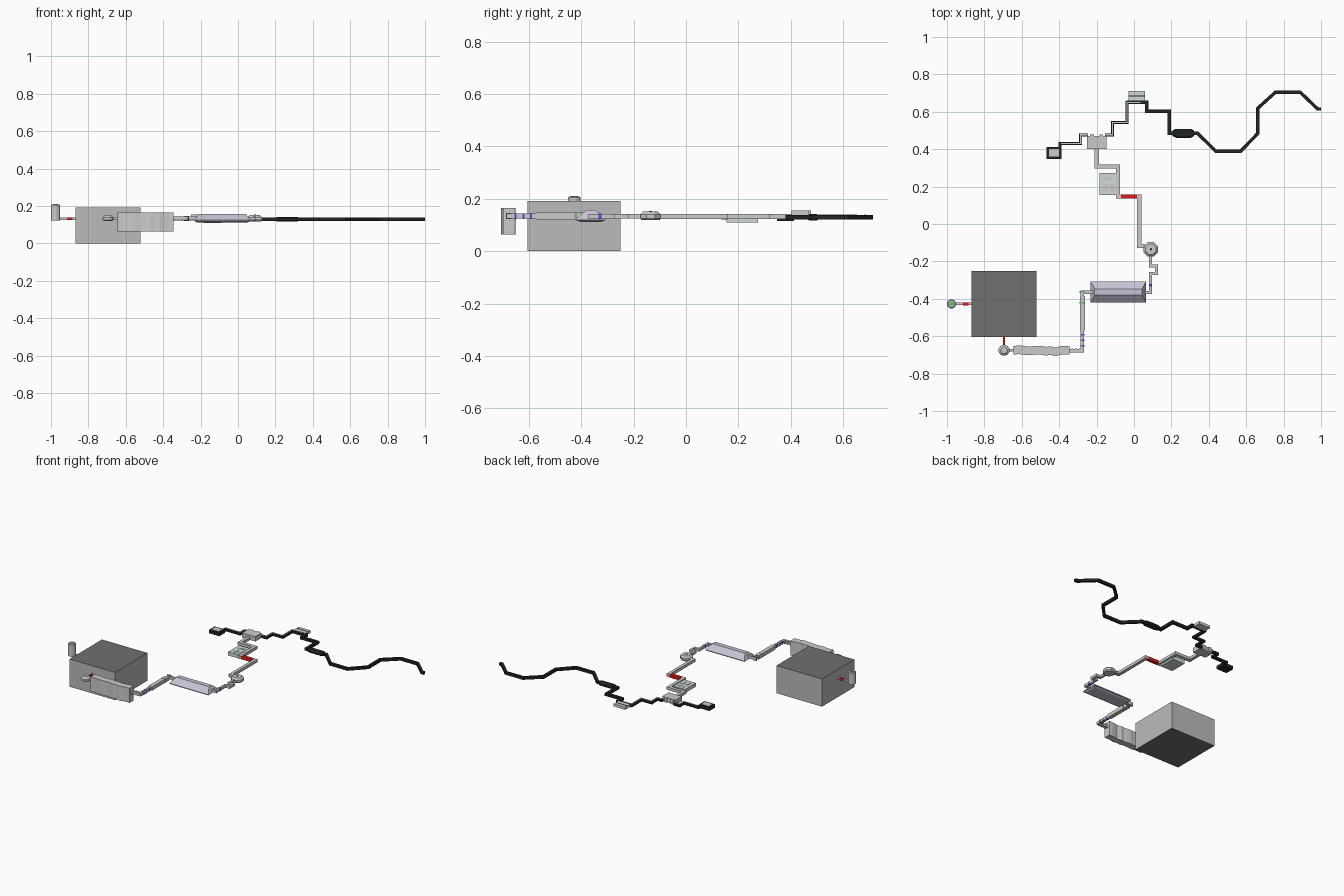
import bpy, bmesh, math
from mathutils import Vector

if "Cube" in bpy.data.objects:
    bpy.data.objects.remove(bpy.data.objects["Cube"])


def mat(name, *rgb):
    m = bpy.data.materials.new(name)
    m.diffuse_color = (*rgb, 1)
    m.use_nodes = True
    m.node_tree.nodes["Principled BSDF"].inputs["Base Color"].default_value = m.diffuse_color
    return m


BLACK = mat("black_rubber", .015, .018, .018)
DARK = mat("dark_grey", .16, .16, .16)
GLASS = mat("pale_glass", .62, .72, .69)
LAV = mat("lavender_metal", .55, .55, .66)
RED = mat("red", .75, .01, .01)
BLUE = mat("blue", .08, .08, .7)
GREEN = mat("green", .15, .5, .15)


def finish(name, bm, m=None):
    bmesh.ops.recalc_face_normals(bm, faces=bm.faces)
    me = bpy.data.meshes.new(name)
    bm.to_mesh(me)
    bm.free()
    ob = bpy.data.objects.new(name, me)
    bpy.context.collection.objects.link(ob)
    if m:
        me.materials.append(m)
    return ob


def loft(name, rings, m=None, closed_ends=True):
    bm = bmesh.new()
    vs = [[bm.verts.new(p) for p in r] for r in rings]
    n = len(vs[0])
    for a, b in zip(vs, vs[1:]):
        for i in range(n):
            j = (i + 1) % n
            bm.faces.new((a[i], a[j], b[j], b[i]))
    bm.faces.new(vs[0])
    bm.faces.new(vs[-1])
    return finish(name, bm, m)


def box(name, x0, x1, y0, y1, z0, z1, m=None):
    o = [(x0, y0), (x1, y0), (x1, y1), (x0, y1)]
    return loft(name, [[(x, y, z) for x, y in o] for z in (z0, z1)], m)


def turned(name, x, y, profile, sides, m=None):
    # profile: list of (radius, z)
    ang = [(i + .5) * math.tau / sides for i in range(sides)]
    return loft(name, [[(x + r * math.cos(a), y + r * math.sin(a), z) for a in ang]
                       for r, z in profile], m)


def pipe(name, pts, w, z0, z1, m=None):
    # rectangular duct with mitred corners following a plan path
    P = [Vector(p) for p in pts]
    rings = []
    for i, p in enumerate(P):
        d0 = (p - P[i - 1]).normalized() if i else (P[1] - p).normalized()
        d1 = (P[i + 1] - p).normalized() if i < len(P) - 1 else d0
        n0, n1 = Vector((-d0.y, d0.x)), Vector((-d1.y, d1.x))
        n = (n0 + n1).normalized()
        n *= w / 2 / n.dot(n0)
        a, b = p - n, p + n
        rings.append([(a.x, a.y, z0), (b.x, b.y, z0), (b.x, b.y, z1), (a.x, a.y, z1)])
    return loft(name, rings, m)


# Large housing with darker top and bottom
h = box("housing", -.87, -.52, -.605, -.25, 0, .192)
h.data.materials.append(mat("housing_grey", .5, .5, .5))
h.data.materials.append(DARK)
for f in h.data.polygons:
    f.material_index = int(abs(f.normal.z) > .5)

# Upright canister and its inlet pipe
turned("canister", -.976, -.427, [(.024, .122), (.025, .125), (.025, .204), (.02, .208)], 12)
turned("canister_cap", -.976, -.427, [(.014, .207), (.014, .2095)], 8, GREEN)
pipe("canister_pipe", [(-.96, -.427), (-.86, -.427)], .014, .125, .137)
pipe("canister_band", [(-.915, -.427), (-.885, -.427)], .016, .124, .138, RED)

# Round pump beside the housing
pipe("pump_feed", [(-.695, -.6), (-.695, -.655)], .01, .127, .137, RED)
turned("pump", -.695, -.675, [(.025, .12), (.03, .125), (.03, .138), (.018, .148)], 12)
pipe("pump_outlet", [(-.67, -.675), (-.64, -.675)], .012, .126, .138)

# Wavy upright panel
xs = [-.645 + .3 * i / 12 for i in range(13)]
dev = [0, .002, .001, -.003, -.002, .001, -.001, -.005, -.002, -.009, -.002, .001, 0]
outline = [(x, -.698 + d) for x, d in zip(xs, dev)]
outline += [(x, -.652 + d) for x, d in zip(xs[::-1], dev[::-1])]
loft("wavy_panel", [[(x, y, z) for x, y in outline] for z in (.063, .164)])

# Ribbed duct up to the long chamber
pipe("lower_duct", [(-.345, -.677), (-.276, -.677), (-.276, -.365), (-.22, -.365)], .018, .124, .143)
for i in range(3):
    x, y = -.335 + .02 * i, -.655 + .03 * i
    pipe("duct_rib", [(x, -.677), (x + .008, -.677)], .022, .122, .145)
    pipe("blue_rib", [(-.276, y), (-.276, y + .008)], .021, .1225, .1445, BLUE)
pipe("duct_sleeve", [(-.276, -.57), (-.276, -.385)], .028, .121, .147)
for y in (-.425, -.365):
    pipe("green_band", [(-.276, y), (-.276, y + .008)], .029, .1205, .1475, GREEN)

# Long bevelled chamber
rings = []
for ix, iy, z in ((.012, .015, .112), (0, 0, .119), (0, 0, .124), (.022, .04, .157)):
    x0, x1, y0, y1 = -.232 + ix, .065 - ix, -.42 + iy, -.307 - iy
    rings.append([(x0, y0, z), (x1, y0, z), (x1, y1, z), (x0, y1, z)])
loft("long_chamber", rings, LAV)

# Jogging pipe to the valve
pipe("jog_pipe", [(.06, -.367), (.088, -.367), (.088, -.265), (.12, -.265), (.12, -.225),
                  (.088, -.225), (.088, -.165)], .015, .124, .142)
pipe("jog_blue_band", [(.088, -.334), (.088, -.322)], .017, .123, .143, BLUE)
turned("valve", .09, -.135, [(.036, .118), (.042, .124), (.042, .14), (.03, .151)], 8)
turned("valve_button", .09, -.135, [(.006, .15), (.006, .153)], 8, BLACK)

# Duct past the window unit
pipe("upper_duct", [(.055, -.118), (.028, -.118), (.028, .147), (-.085, .147), (-.085, .307),
                    (-.199, .307), (-.199, .405)], .022, .122, .142)
pipe("red_section", [(.015, .147), (-.07, .147)], .023, .1215, .1425, RED)

# Pale window unit with small panels
box("window_unit", -.184, -.088, .155, .274, .11, .136, GLASS)
for x0, x1, y0, y1 in ((-.162, -.14, .175, .215), (-.13, -.105, .175, .215),
                       (-.162, -.14, .235, .25), (-.13, -.115, .235, .25)):
    box("window_panel", x0, x1, y0, y1, .135, .138)

# Junction block with stepped shoulders
o = [(-.25, .402), (-.148, .402), (-.148, .47), (-.165, .47), (-.165, .478), (-.185, .478),
     (-.185, .47), (-.215, .47), (-.215, .478), (-.235, .478), (-.235, .47), (-.25, .47)]
loft("junction_block", [[(x, y, z) for x, y in o] for z in (.122, .155)])

# Stepped cable: black channel with a grey inlay
left = [(-.39, .43), (-.285, .43), (-.285, .477), (-.245, .477)]
right = [(-.155, .477), (-.115, .477), (-.115, .543), (-.037, .543), (-.037, .65), (.035, .65)]
for nm, pts in (("left_cable", left), ("right_cable", right)):
    pipe(nm, pts, .016, .121, .138, BLACK)
    pipe(nm + "_inlay", pts, .006, .136, .1395)
pipe("top_cable", [(-.037, .65), (.068, .65), (.068, .603), (.188, .603), (.188, .485), (.23, .485)],
     .018, .12, .138, BLACK)

# Square black end box with grey face
box("end_box", -.468, -.387, .348, .412, .115, .138, BLACK)
box("end_box_face", -.455, -.4, .36, .4, .137, .1405)
pipe("end_box_link", [(-.395, .39), (-.395, .438)], .016, .12, .138, BLACK)

# Pale display block at the top
box("display_block", -.03, .06, .65, .71, .12, .138, GLASS)
box("display_stripe", -.028, .058, .682, .688, .137, .1395, BLACK)

# Fat cable plug and long trailing cable
rings = []
for x, w in ((.205, .014), (.225, .024), (.305, .024), (.322, .014)):
    rings.append([(x, .485 + w * sy, .129 + .012 * sz) for sy, sz in
                  ((-1, -.5), (-.6, -1), (.6, -1), (1, -.5), (1, .5), (.6, 1), (-.6, 1), (-1, .5))])
loft("cable_plug", rings, BLACK)
pipe("trailing_cable", [(.315, .485), (.34, .485), (.437, .389), (.57, .389), (.661, .483),
                        (.661, .618), (.757, .705), (.888, .705), (.982, .615), (1, .615)],
     .018, .12, .138, BLACK)
